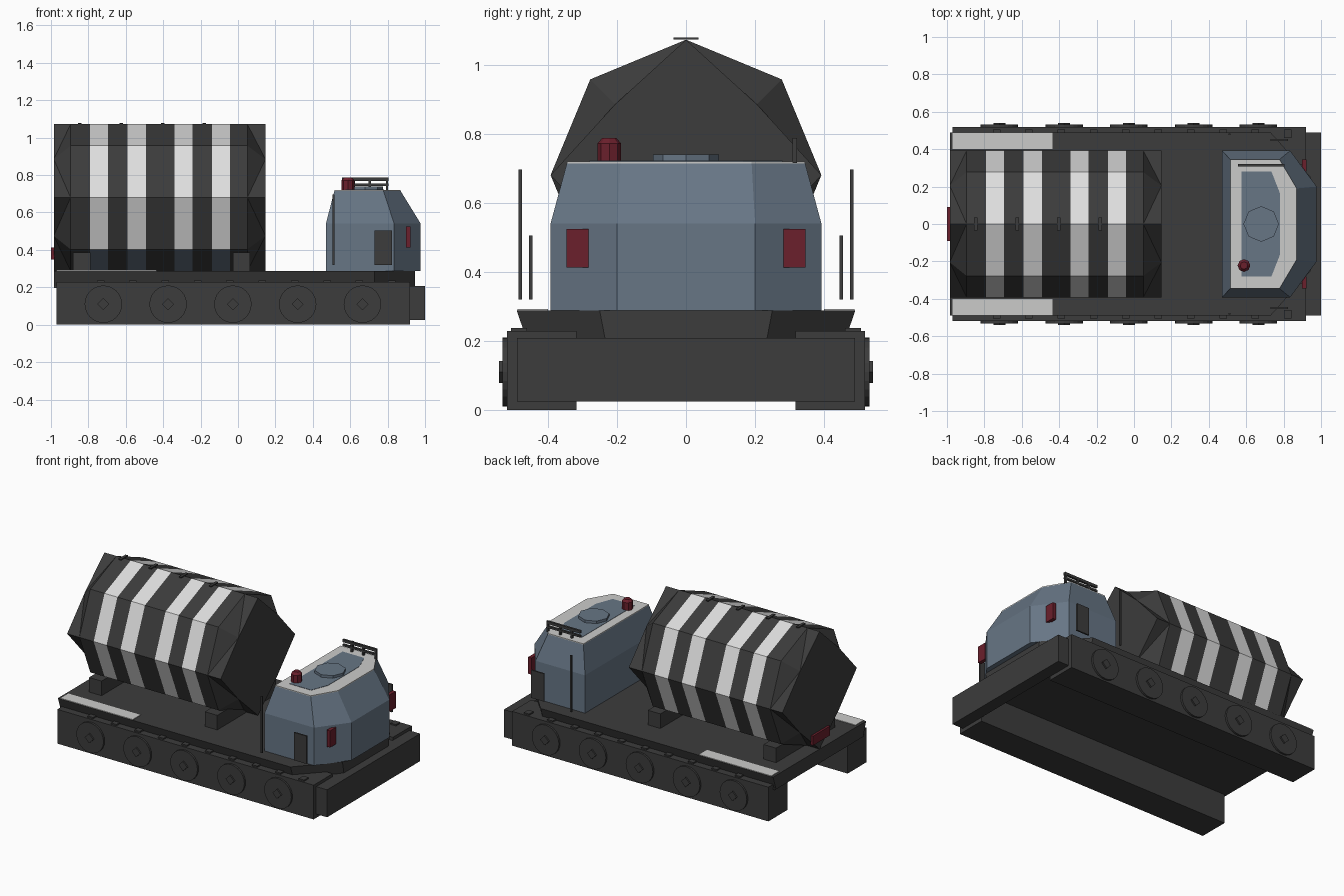
import bpy, bmesh, math
from mathutils import Matrix

old = bpy.data.objects.get("Cube")
if old:
    bpy.data.objects.remove(old, do_unlink=True)


def material(name, rgb):
    m = bpy.data.materials.new(name)
    m.use_nodes = True
    col = (*rgb, 1)
    m.diffuse_color = col
    bsdf = m.node_tree.nodes["Principled BSDF"]
    bsdf.inputs["Base Color"].default_value = col
    bsdf.inputs["Roughness"].default_value = 0.8
    return m


DARK = material("charcoal", (0.045, 0.045, 0.045))
PALE = material("pale grey", (0.6, 0.6, 0.59))
WHITE = material("band white", (0.73, 0.73, 0.73))
BLUE = material("slate blue", (0.135, 0.18, 0.235))
RED = material("dark red", (0.145, 0.014, 0.025))


def finish(name, bm, *mats):
    bmesh.ops.recalc_face_normals(bm, faces=bm.faces)
    mesh = bpy.data.meshes.new(name)
    bm.to_mesh(mesh)
    bm.free()
    for m in mats:
        mesh.materials.append(m)
    obj = bpy.data.objects.new(name, mesh)
    bpy.context.collection.objects.link(obj)
    return obj


def box(name, x, y, z, mat):
    """Box from (low, high) ranges on each axis."""
    bm = bmesh.new()
    bmesh.ops.create_cube(bm, size=1)
    for v in bm.verts:
        for i, r in enumerate((x, y, z)):
            v.co[i] = r[0] if v.co[i] < 0 else r[1]
    return finish(name, bm, mat)


def loft(name, rings, mat):
    """Closed solid through rings of equal point count."""
    bm = bmesh.new()
    vs = [[bm.verts.new(p) for p in r] for r in rings]
    n = len(rings[0])
    for a, b in zip(vs, vs[1:]):
        for k in range(n):
            j = (k + 1) % n
            bm.faces.new((a[k], a[j], b[j], b[k]))
    bm.faces.new(vs[0])
    bm.faces.new(vs[-1])
    return finish(name, bm, mat)


def plan(z, back, shoulder, front, wide, narrow):
    """Six-sided outline with chamfered front corners."""
    half = [(back, wide), (shoulder, wide), (front, narrow)]
    pts = half + [(x, -y) for x, y in reversed(half)]
    return [(x, y, z) for x, y in pts]


def disc(name, x, y, z, r, depth, sides, mat, axis="Z", r2=None):
    bm = bmesh.new()
    bmesh.ops.create_cone(bm, cap_ends=True, segments=sides, radius1=r,
                          radius2=r if r2 is None else r2, depth=depth)
    if axis == "Y":
        bm.transform(Matrix.Rotation(math.pi / 2, 4, "X"))
    bm.transform(Matrix.Translation((x, y, z)))
    return finish(name, bm, mat)


# Chassis: lower plate, tapered deck and front bumper
box("chassis_plate", (-0.985, 0.92), (-0.47, 0.47), (0.195, 0.206), DARK)
loft("deck", [plan(0.2, -0.985, 0.73, 0.945, 0.46, 0.233),
              plan(0.288, -0.985, 0.73, 0.945, 0.49, 0.25)], DARK)
box("front_bumper", (0.92, 1.0), (-0.49, 0.49), (0.025, 0.208), DARK)

# Running gear, mirrored left and right
for s, side in ((1, "left"), (-1, "right")):
    def span(a, b):
        return tuple(sorted((s * a, s * b)))

    box(side + "_track_skirt", (-0.97, 0.92), span(0.317, 0.518), (0, 0.228), DARK)
    box(side + "_deck_strip", (-0.97, -0.435), span(0.4, 0.488), (0.286, 0.292), PALE)
    for i in range(5):
        x = -0.72 + i * 0.3463
        disc(f"{side}_wheel_{i}", x, s * 0.52, 0.11, 0.1, 0.022, 24, DARK, "Y")
        disc(f"{side}_hub_{i}", x, s * 0.53, 0.11, 0.032, 0.022, 4, DARK, "Y")
    for i in range(10):
        x = -0.735 + i * 0.173
        box(f"{side}_skirt_tab_{i}", (x - 0.02, x + 0.02),
            span(0.46, 0.506), (0.225, 0.237), DARK)

    # Cab side fittings
    box(side + "_door_panel", (0.73, 0.823), span(0.445, 0.455), (0.32, 0.505), DARK)
    box(side + "_mast", (0.505, 0.516), span(0.475, 0.485), (0.32, 0.697), DARK)
    box(side + "_headlight", (0.897, 0.921), span(0.282, 0.346), (0.413, 0.524), RED)

# Cab shell and roof
loft("cab", [plan(0.288, 0.47, 0.835, 0.977, 0.392, 0.2),
             plan(0.54, 0.47, 0.835, 0.977, 0.392, 0.2),
             plan(0.714, 0.515, 0.778, 0.87, 0.345, 0.19)], BLUE)
loft("roof", [plan(z, 0.515, 0.778, 0.87, 0.345, 0.19)
              for z in (0.714, 0.72)], PALE)
loft("roof_panel", [plan(z, 0.575, 0.735, 0.78, 0.28, 0.165)
                    for z in (0.717, 0.722)], BLUE)
disc("roof_hatch", 0.68, 0, 0.729, 0.095, 0.02, 8, BLUE)

# Roof beacon
disc("beacon_base", 0.588, -0.222, 0.745, 0.034, 0.054, 8, RED)
disc("beacon_cap", 0.588, -0.222, 0.78, 0.034, 0.016, 8, RED, r2=0.02)

# Roof rack
for name, z in (("lower", (0.742, 0.755)), ("upper", (0.769, 0.787))):
    box(name + "_rack_rail", (0.555, 0.805), (0.308, 0.322), z, DARK)
for i, x in enumerate((0.62, 0.705, 0.797)):
    box(f"rack_post_{i}", (x - 0.006, x + 0.006), (0.308, 0.322), (0.715, 0.78), DARK)

# Tank: banded octagonal drum with pinched, four-pointed ends
CENTRE_Z, RADIUS, PINCH = 0.68, 0.392, 0.29
BANDS = [-0.895, -0.79, -0.695, -0.592, -0.492, -0.34, -0.243, -0.14, -0.043, 0.05]
UNDERSIDE = (5, 6)


def rim(bm, x, diagonal):
    verts = []
    for k in range(8):
        a, r = k * math.pi / 4, diagonal if k % 2 else RADIUS
        verts.append(bm.verts.new((x, r * math.cos(a), CENTRE_Z + r * math.sin(a))))
    return verts


bm = bmesh.new()
rings = [rim(bm, x, RADIUS) for x in BANDS]
for i, (a, b) in enumerate(zip(rings, rings[1:])):
    for k in range(8):
        j = (k + 1) % 8
        face = bm.faces.new((a[k], a[j], b[j], b[k]))
        if i % 2:
            face.material_index = 2 if k in UNDERSIDE else 1
for ring, x in ((rings[0], -0.985), (rings[-1], 0.147)):
    end = rim(bm, x, PINCH)
    for k in range(1, 8, 2):
        for c in (k - 1, (k + 1) % 8):
            bm.faces.new((ring[k], ring[c], end[k]))
            bm.faces.new((ring[c], end[c], end[k]))
    bm.faces.new(end)
finish("tank", bm, DARK, WHITE, BLUE)

# Tank clips, cradles and tail light
for i in range(4):
    x = -0.846 + i * 0.222
    box(f"tank_clip_{i}", (x - 0.009, x + 0.009), (-0.036, 0.036), (1.072, 1.079), DARK)
for name, x in (("rear", -0.835), ("front", 0.018)):
    box(name + "_cradle", (x - 0.046, x + 0.046), (-0.31, 0.31), (0.285, 0.385), DARK)
box("tail_light", (-1.0, -0.98), (-0.09, 0.09), (0.35, 0.412), RED)
